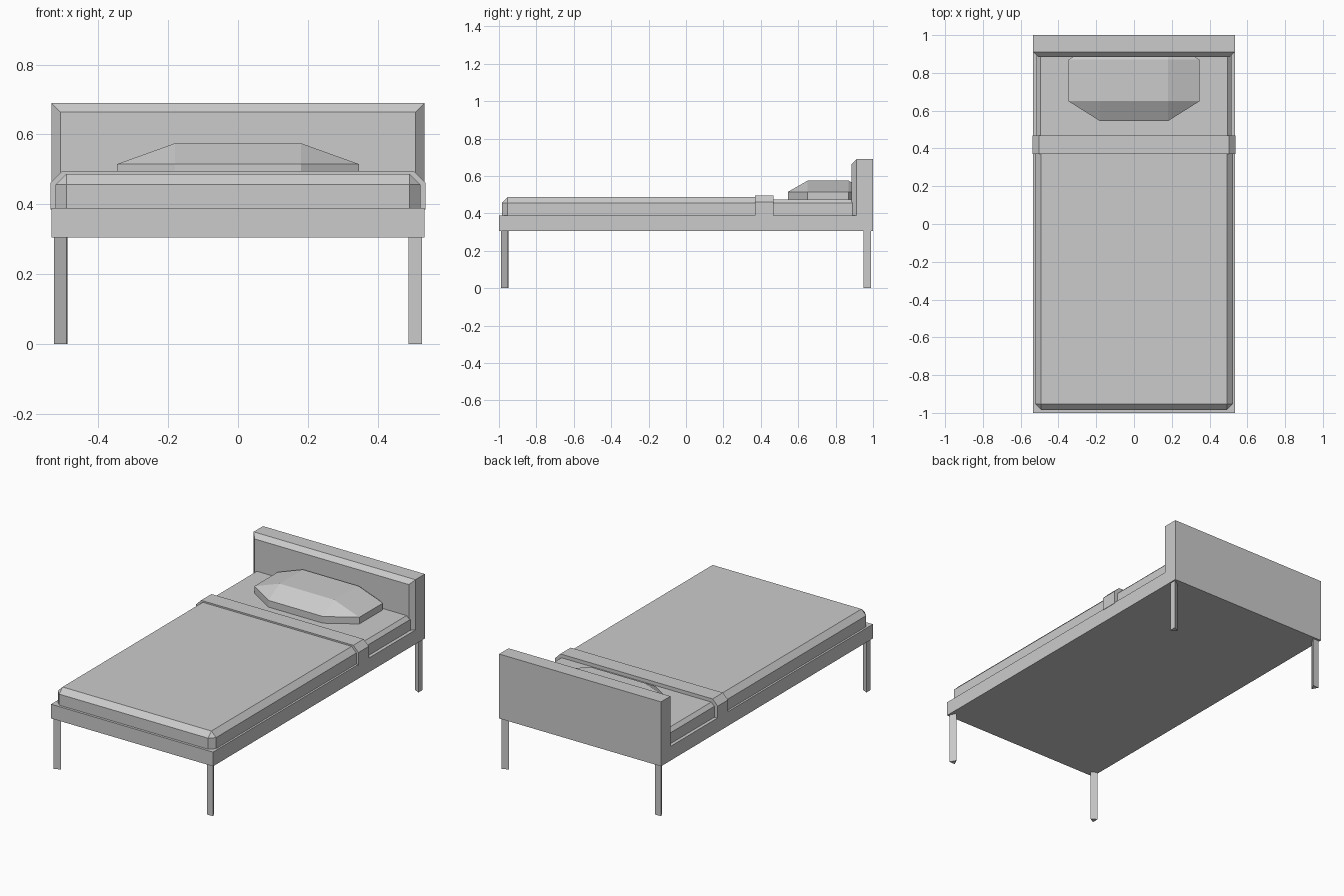
import bpy, bmesh
from math import radians
from mathutils import Matrix, Vector

cube = bpy.data.objects.get("Cube")
if cube:
    bpy.data.objects.remove(cube, do_unlink=True)

# One plain grey for the whole bed
grey = bpy.data.materials.new("light_grey")
grey.use_nodes = True
colour = (0.6, 0.6, 0.6, 1)
grey.diffuse_color = colour
grey.node_tree.nodes["Principled BSDF"].inputs["Base Color"].default_value = colour


def finish(name, bm):
    bmesh.ops.recalc_face_normals(bm, faces=bm.faces[:])
    mesh = bpy.data.meshes.new(name)
    bm.to_mesh(mesh)
    bm.free()
    mesh.materials.append(grey)
    obj = bpy.data.objects.new(name, mesh)
    bpy.context.collection.objects.link(obj)
    return obj


def box(name, half_x, y0, y1, z0, z1, bevel=0, chosen=None):
    """Box centred on x; edges whose midpoint passes the rule are chamfered."""
    bm = bmesh.new()
    size = Vector((half_x * 2, y1 - y0, z1 - z0))
    centre = Vector((0, (y0 + y1) / 2, (z0 + z1) / 2))
    bmesh.ops.create_cube(bm, matrix=Matrix.Translation(centre) @ Matrix.Diagonal(size.to_4d()))
    if bevel:
        edges = [e for e in bm.edges
                 if chosen((e.verts[0].co + e.verts[1].co) / 2 - centre)]
        bmesh.ops.bevel(bm, geom=edges, offset=bevel, segments=1, affect='EDGES')
    return finish(name, bm)


# Frame and headboard
box("bed_frame", 0.535, -1, 1, 0.305, 0.39)
box("headboard", 0.535, 0.885, 1, 0.385, 0.69, 0.026,
    lambda m: m.y < -0.01 and m.z > -0.1)

# Bedding: sheet, blanket and folded band
box("mattress_sheet", 0.515, 0.4, 0.9, 0.385, 0.475, 0.02,
    lambda m: abs(m.x) > 0.1 and m.z > 0.01)
box("blanket", 0.523, -0.985, 0.42, 0.385, 0.487, 0.031,
    lambda m: (m.z > 0.01 and m.y < 0.1) or (abs(m.x) > 0.1 and abs(m.z) < 0.01 and m.y < 0))
box("blanket_fold", 0.537, 0.37, 0.468, 0.385, 0.496, 0.034,
    lambda m: abs(m.x) > 0.1 and m.z > 0.01)

# Pillow: octagonal base walls rising to a smaller flat rectangle
bm = bmesh.new()
mid_y, wide, narrow, deep, shallow = 0.76, 0.347, 0.18, 0.215, 0.11
outline = []
for sx, sy in ((1, -1), (1, 1), (-1, 1), (-1, -1)):
    pair = [(sx * narrow, sy * deep), (sx * wide, sy * shallow)]
    outline += pair if sx * sy < 0 else pair[::-1]
low = [bm.verts.new((x, mid_y + y, 0.465)) for x, y in outline]
rim = [bm.verts.new((x, mid_y + y, 0.515)) for x, y in outline]
top = [bm.verts.new((sx * narrow, mid_y + sy * shallow, 0.575))
       for sx, sy in ((1, -1), (1, 1), (-1, 1), (-1, -1))]
bm.faces.new(low[::-1])
bm.faces.new(top)
for i in range(8):
    j = (i + 1) % 8
    bm.faces.new((low[i], low[j], rim[j], rim[i]))
for c in range(4):
    a, b, n = rim[2 * c], rim[2 * c + 1], rim[(2 * c + 2) % 8]
    bm.faces.new((a, b, top[c]))
    bm.faces.new((b, n, top[(c + 1) % 4], top[c]))
finish("pillow", bm)

# Three-sided legs, each turned a quarter from the last
for i, (side, end, sx, sy) in enumerate((("left", "front", 1, -1), ("left", "back", 1, 1),
                                         ("right", "back", -1, 1), ("right", "front", -1, -1))):
    bm = bmesh.new()
    turn = Matrix.Rotation(radians(90 * i), 4, 'Z')
    spot = Matrix.Translation((sx * 0.508, sy * 0.968, 0))
    rings = [[bm.verts.new(spot @ turn @ Vector((x, y, z)))
              for x, y in ((-0.02, -0.02), (0.02, -0.02), (0, 0.017))] for z in (0, 0.31)]
    bm.faces.new(rings[0])
    bm.faces.new(rings[1])
    for a in range(3):
        b = (a + 1) % 3
        bm.faces.new((rings[0][a], rings[0][b], rings[1][b], rings[1][a]))
    finish(f"{end}_{side}_leg", bm)
